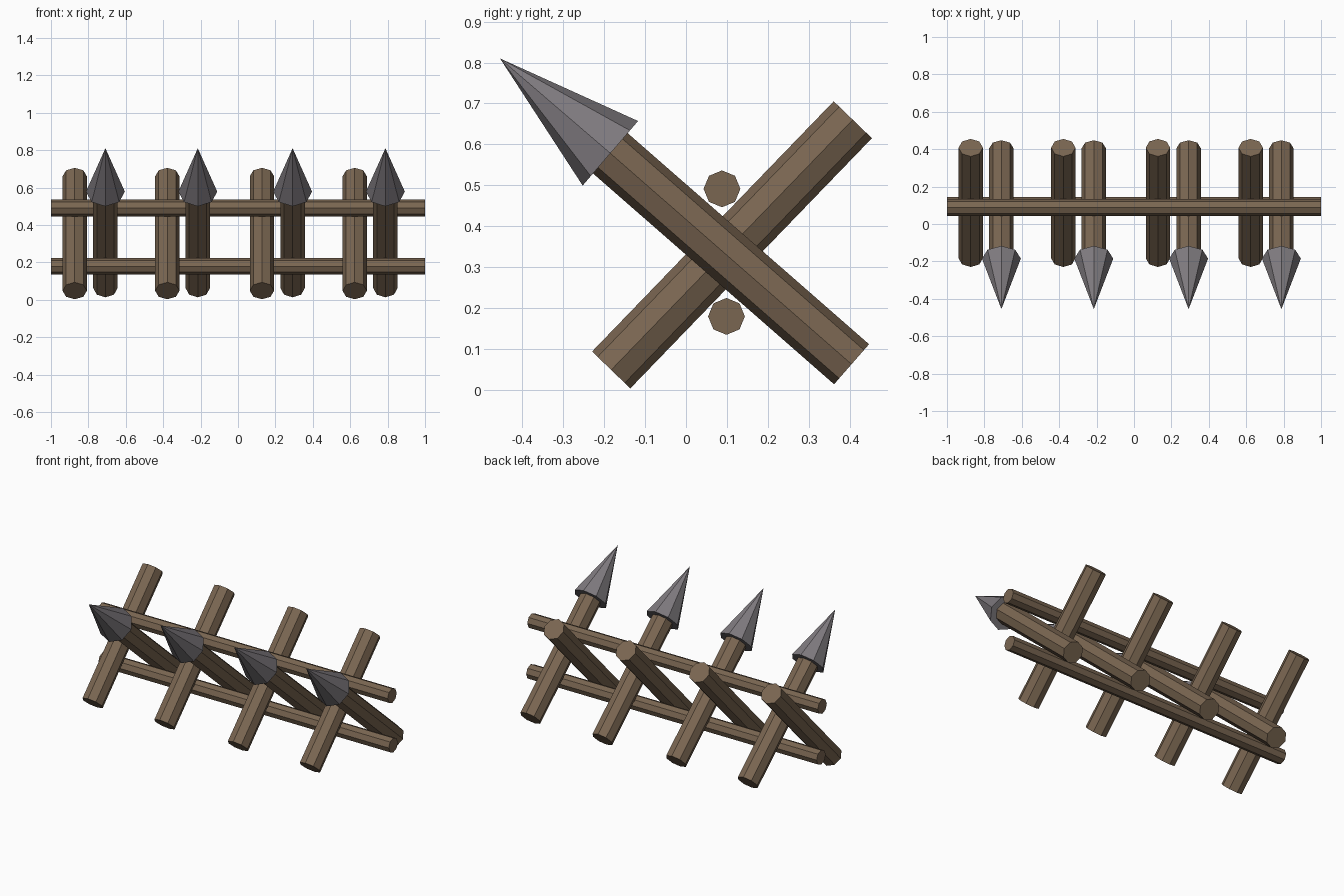
import bpy, bmesh
from mathutils import Vector, Matrix

if "Cube" in bpy.data.objects:
    bpy.data.objects.remove(bpy.data.objects["Cube"])


def material(name, rgb):
    m = bpy.data.materials.new(name)
    m.diffuse_color = (*rgb, 1)
    m.use_nodes = True
    m.node_tree.nodes["Principled BSDF"].inputs["Base Color"].default_value = m.diffuse_color
    return m


WOOD = material("brown wood", (0.195, 0.133, 0.083))
IRON = material("grey iron", (0.212, 0.196, 0.212))


def spindle(name, start, end, r1, r2, side, mat):
    """Eight-sided log or cone between two points, one corner facing 'side'."""
    start, end, side = Vector(start), Vector(end), Vector(side)
    axis = (end - start).normalized()
    basis = Matrix((side, axis.cross(side), axis)).transposed().to_4x4()
    bm = bmesh.new()
    bmesh.ops.create_cone(bm, cap_ends=True, segments=8, radius1=r1, radius2=r2,
                          depth=(end - start).length,
                          matrix=Matrix.Translation((start + end) / 2) @ basis)
    bmesh.ops.remove_doubles(bm, verts=bm.verts, dist=1e-5)
    bmesh.ops.recalc_face_normals(bm, faces=bm.faces)
    me = bpy.data.meshes.new(name)
    bm.to_mesh(me)
    bm.free()
    me.materials.append(mat)
    ob = bpy.data.objects.new(name, me)
    bpy.context.collection.objects.link(ob)


X = (1, 0, 0)

# Two long rails, one above and one below the crossing
for name, y, z in (("upper_rail", 0.088, 0.491), ("lower_rail", 0.099, 0.179)):
    spindle(name, (-1, y, z), (1, y, z), 0.045, 0.045, (0, 0, 1), WOOD)

# Plain support logs leaning back
for x in (-0.873, -0.378, 0.128, 0.624):
    spindle("support_log", (x, -0.183, 0.048), (x, 0.408, 0.660),
            0.065, 0.065, X, WOOD)

# Spiked logs leaning forward, each with an iron point
for x in (-0.709, -0.215, 0.292, 0.788):
    spindle("spike_log", (x, 0.405, 0.062), (x, -0.192, 0.584),
            0.065, 0.065, X, WOOD)
    spindle("spike_point", (x, -0.185, 0.578), (x, -0.455, 0.810),
            0.104, 0.0, X, IRON)
